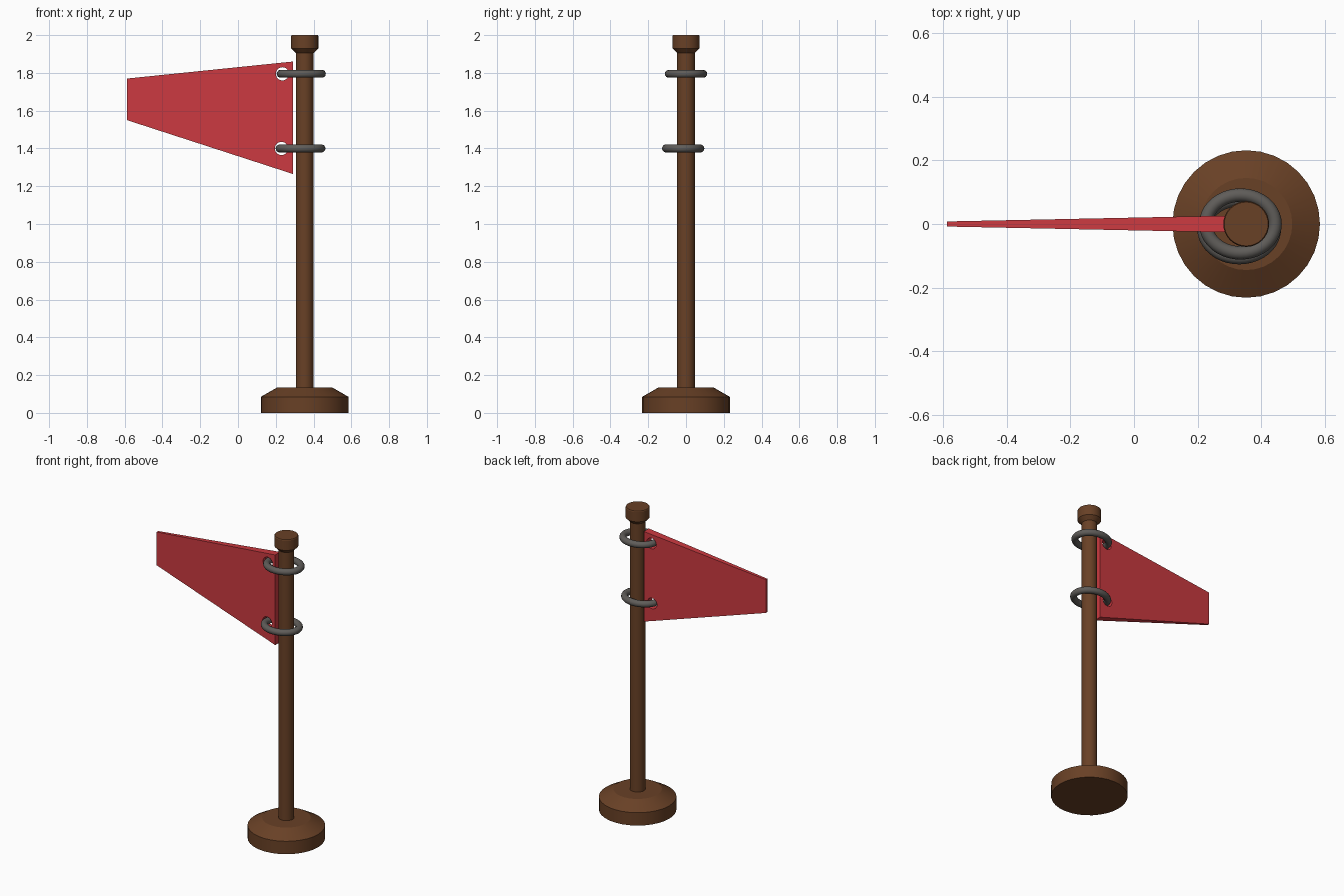
import bpy, bmesh, math
from mathutils import Vector

if "Cube" in bpy.data.objects:
    bpy.data.objects.remove(bpy.data.objects["Cube"])

POLE_X = 0.353


def material(name, rgb):
    m = bpy.data.materials.new(name)
    m.diffuse_color = (*rgb, 1)
    m.use_nodes = True
    m.node_tree.nodes["Principled BSDF"].inputs["Base Color"].default_value = m.diffuse_color
    return m


brown = material("brown wood", (0.14, 0.052, 0.019))
red = material("red cloth", (0.60, 0.042, 0.052))
grey = material("grey metal", (0.115, 0.108, 0.10))


def make_object(name, bm, mat, smooth=True):
    bmesh.ops.recalc_face_normals(bm, faces=bm.faces)
    me = bpy.data.meshes.new(name)
    bm.to_mesh(me)
    bm.free()
    me.materials.append(mat)
    ob = bpy.data.objects.new(name, me)
    bpy.context.collection.objects.link(ob)
    bpy.ops.object.select_all(action='DESELECT')
    ob.select_set(True)
    bpy.context.view_layer.objects.active = ob
    if smooth:
        bpy.ops.object.shade_smooth_by_angle(angle=math.radians(30))
    return ob


def lathe(name, profile, mat, sides=32):
    """Closed turned solid from (radius, z) pairs."""
    bm = bmesh.new()
    rings = []
    for r, z in profile:
        rings.append([bm.verts.new((POLE_X + r * math.cos(a), r * math.sin(a), z))
                      for a in (2 * math.pi * i / sides for i in range(sides))])
    for lo, hi in zip(rings, rings[1:]):
        for i in range(sides):
            j = (i + 1) % sides
            bm.faces.new((lo[i], lo[j], hi[j], hi[i]))
    bm.faces.new(rings[0])
    bm.faces.new(rings[-1])
    return make_object(name, bm, mat)


def oval_ring(name, centre, rx, ry, tube, mat, segs=40, sides=14):
    """Round tube swept around a horizontal ellipse."""
    bm = bmesh.new()
    loops = []
    for i in range(segs):
        a = 2 * math.pi * i / segs
        p = Vector((rx * math.cos(a), ry * math.sin(a), 0))
        out = Vector((ry * math.cos(a), rx * math.sin(a), 0)).normalized()
        loops.append([bm.verts.new(Vector(centre) + p + tube * (
            out * math.cos(b) + Vector((0, 0, math.sin(b)))))
            for b in (2 * math.pi * k / sides for k in range(sides))])
    for i in range(segs):
        l0, l1 = loops[i], loops[(i + 1) % segs]
        for k in range(sides):
            n = (k + 1) % sides
            bm.faces.new((l0[k], l1[k], l1[n], l0[n]))
    return make_object(name, bm, mat)


# Weighted base, pole and flared cap
lathe("base", [(0.232, 0), (0.232, 0.085), (0.145, 0.135)], brown)
lathe("pole", [(0.047, 0.12), (0.047, 1.92)], brown)
lathe("cap", [(0.047, 1.905), (0.072, 1.93), (0.072, 1.995), (0.069, 2.0)], brown)

# Tapered pennant, thinner towards its tip
bm = bmesh.new()
outline = [(0.29, 1.265, 0.026), (0.29, 1.86, 0.026),
           (-0.588, 1.77, 0.008), (-0.588, 1.55, 0.008)]
front = [bm.verts.new((x, -t, z)) for x, z, t in outline]
back = [bm.verts.new((x, t, z)) for x, z, t in outline]
bm.faces.new(front)
bm.faces.new(back[::-1])
for i in range(4):
    j = (i + 1) % 4
    bm.faces.new((front[i], front[j], back[j], back[i]))
flag = make_object("flag", bm, red, smooth=False)

# Eyelet holes through the pennant
for hole_x, hole_z in ((0.235, 1.795), (0.23, 1.40)):
    bpy.ops.mesh.primitive_cylinder_add(vertices=24, radius=0.035, depth=0.3,
                                        location=(hole_x, 0, hole_z),
                                        rotation=(math.pi / 2, 0, 0))
    cutter = bpy.context.object
    cutter.name = "eyelet_cutter"
    cutter.hide_render = True
    cutter.data.materials.append(red)
    bpy.context.view_layer.objects.active = flag
    mod = flag.modifiers.new("eyelet", 'BOOLEAN')
    mod.operation = 'DIFFERENCE'
    mod.solver = 'EXACT'
    mod.object = cutter
    bpy.ops.object.modifier_apply(modifier=mod.name)
    bpy.data.objects.remove(cutter, do_unlink=True)

# Metal rings tying the pennant to the pole
oval_ring("upper_ring", (0.335, 0.0, 1.795), 0.109, 0.091, 0.021, grey)
oval_ring("lower_ring", (0.331, -0.015, 1.40), 0.111, 0.091, 0.021, grey)
